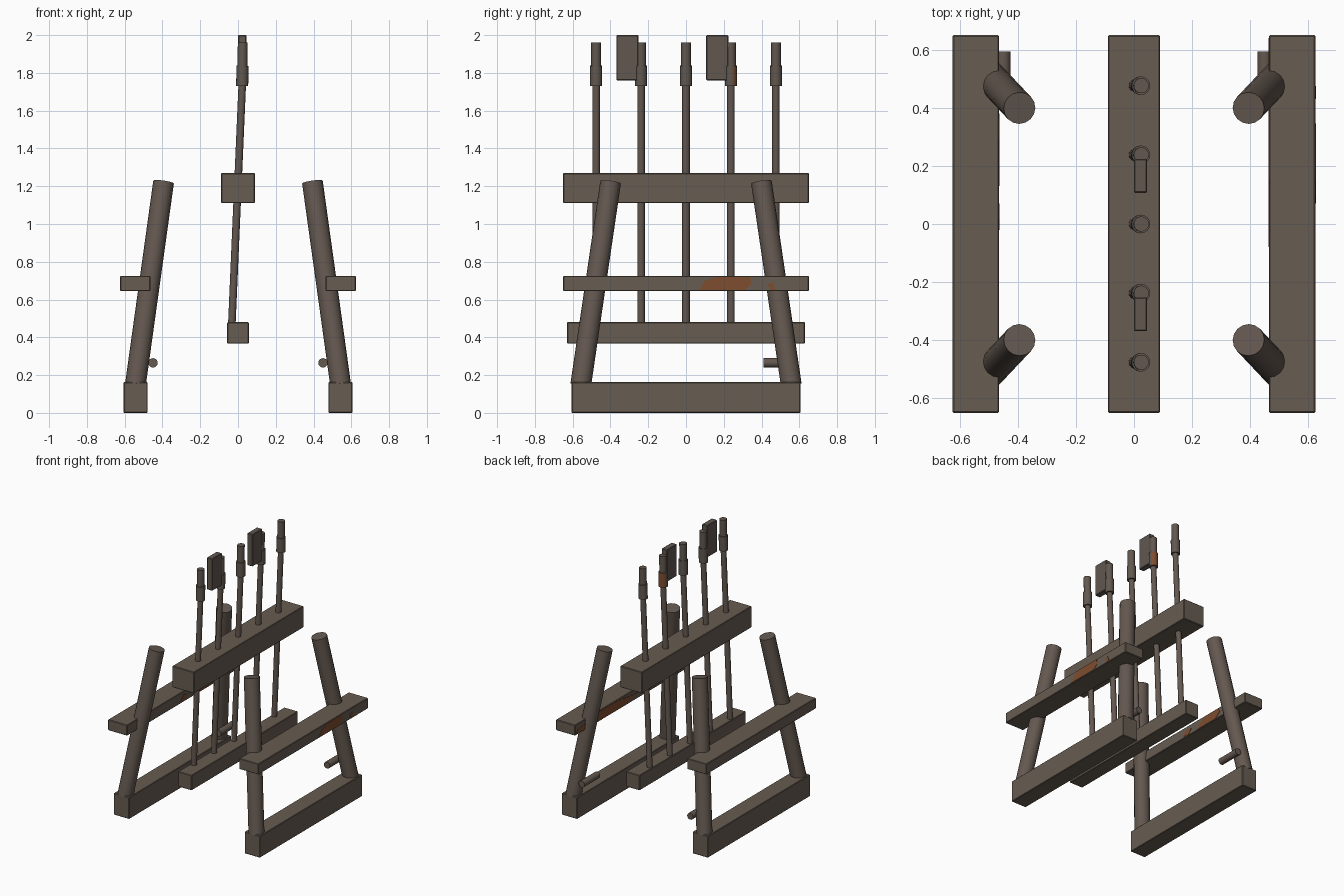
import bpy, bmesh, math
from mathutils import Vector

cube = bpy.data.objects.get("Cube")
if cube:
    bpy.data.objects.remove(cube, do_unlink=True)


def material(name, rgb):
    m = bpy.data.materials.new(name)
    m.use_nodes = True
    col = (*rgb, 1.0)
    m.diffuse_color = col
    bsdf = m.node_tree.nodes["Principled BSDF"]
    bsdf.inputs["Base Color"].default_value = col
    bsdf.inputs["Roughness"].default_value = 0.9
    return m


BEAM = material("weathered_timber", (0.135, 0.107, 0.083))
POLE = material("round_timber", (0.127, 0.098, 0.080))
IRON = material("dull_iron", (0.120, 0.096, 0.078))
RUST = material("rust", (0.21, 0.075, 0.028))


def finish(bm, name, mat):
    me = bpy.data.meshes.new(name)
    bmesh.ops.recalc_face_normals(bm, faces=bm.faces)
    bm.to_mesh(me)
    bm.free()
    ob = bpy.data.objects.new(name, me)
    bpy.context.scene.collection.objects.link(ob)
    me.materials.append(mat)
    return ob


def box(name, lo, hi, mat, bevel=0.004):
    """Box between two corners with slightly worn edges."""
    lo, hi = Vector(lo), Vector(hi)
    bm = bmesh.new()
    bmesh.ops.create_cube(bm, size=1)
    for v in bm.verts:
        v.co = Vector(a * b for a, b in zip(v.co, hi - lo)) + (lo + hi) / 2
    bmesh.ops.bevel(bm, geom=bm.edges[:], offset=bevel, segments=1, affect='EDGES')
    return finish(bm, name, mat)


def rod(name, a, b, r, mat, sides=16):
    """Cylinder running from point a to point b."""
    a, b = Vector(a), Vector(b)
    d = b - a
    bm = bmesh.new()
    bmesh.ops.create_cone(bm, cap_ends=True, segments=sides, radius1=r,
                          radius2=r, depth=d.length)
    turn = Vector((0, 0, 1)).rotation_difference(d)
    for v in bm.verts:
        v.co = turn @ v.co + (a + b) / 2
    ob = finish(bm, name, mat)
    bpy.ops.object.select_all(action='DESELECT')
    ob.select_set(True)
    bpy.context.view_layer.objects.active = ob
    bpy.ops.object.shade_smooth_by_angle(angle=math.radians(40))
    return ob


def stain(name, x, side, outline):
    """Thin rust plate on a rail face at x, given as (y, z) points."""
    bm = bmesh.new()
    f = bm.faces.new([bm.verts.new((x - side * 0.001, y, z)) for y, z in outline])
    ext = bmesh.ops.extrude_face_region(bm, geom=[f])
    for v in ext["geom"]:
        if isinstance(v, bmesh.types.BMVert):
            v.co.x += side * 0.003
    return finish(bm, name, RUST)


# Side frames: foot beam, rail, two leaning legs and a peg
for side, label in ((1, "left"), (-1, "right")):
    def span(a, b):
        return sorted((side * a, side * b))

    x0, x1 = span(0.478, 0.606)
    box(label + "_foot_beam", (x0, -0.606, 0), (x1, 0.606, 0.163), BEAM)
    x0, x1 = span(0.464, 0.624)
    box(label + "_rail", (x0, -0.65, 0.645), (x1, 0.65, 0.725), BEAM)
    for end, where in ((-1, "front"), (1, "back")):
        rod(f"{label}_{where}_leg", (side * 0.543, end * 0.557, 0.15),
            (side * 0.394, end * 0.399, 1.222), 0.055, POLE)
    rod(label + "_peg", (side * 0.45, 0.41, 0.265),
        (side * 0.45, 0.593, 0.265), 0.025, POLE)

# Central beams that hold the tools
box("top_beam", (-0.09, -0.65, 1.11), (0.09, 0.65, 1.27), BEAM)
box("bottom_beam", (-0.057, -0.63, 0.367), (0.057, 0.63, 0.48), BEAM)

# Five leaning tools, two of them with blades
for i in range(5):
    y = (i - 2) * 0.238
    n = f"tool_{i + 1}"
    rod(n + "_shaft", (-0.034, y, 0.44), (0.023, y, 1.75), 0.02, POLE)
    collar = rod(n + "_collar", (0.022, y, 1.73), (0.024, y, 1.838), 0.032, IRON)
    rod(n + "_tip", (0.023, y, 1.83), (0.025, y, 1.96), 0.026, IRON)
    if i in (1, 3):
        box(n + "_blade", (0.0, y - 0.131, 1.76), (0.045, y - 0.014, 2.0), IRON)
    if i == 3:
        # Rust on the back of one collar
        collar.data.materials.append(RUST)
        for p in collar.data.polygons:
            if p.normal.y > 0.5:
                p.material_index = 1

# Rust stains on the rails
stain("left_rail_outer_stain", 0.624, 1,
      [(0.07, 0.65), (0.31, 0.65), (0.345, 0.68), (0.34, 0.72), (0.17, 0.72), (0.10, 0.70)])
stain("left_rail_small_stain", 0.624, 1,
      [(0.43, 0.68), (0.45, 0.65), (0.475, 0.65), (0.46, 0.69)])
stain("left_rail_inner_stain", 0.464, -1,
      [(-0.08, 0.69), (0.05, 0.65), (0.64, 0.65), (0.62, 0.68), (0.39, 0.72), (0.2, 0.72)])
stain("right_rail_inner_stain", -0.464, 1,
      [(0.13, 0.65), (0.33, 0.65), (0.38, 0.69), (0.36, 0.72), (0.2, 0.71)])
stain("right_rail_small_stain", -0.464, 1,
      [(-0.02, 0.66), (0.04, 0.65), (0.07, 0.69), (0.02, 0.70)])
